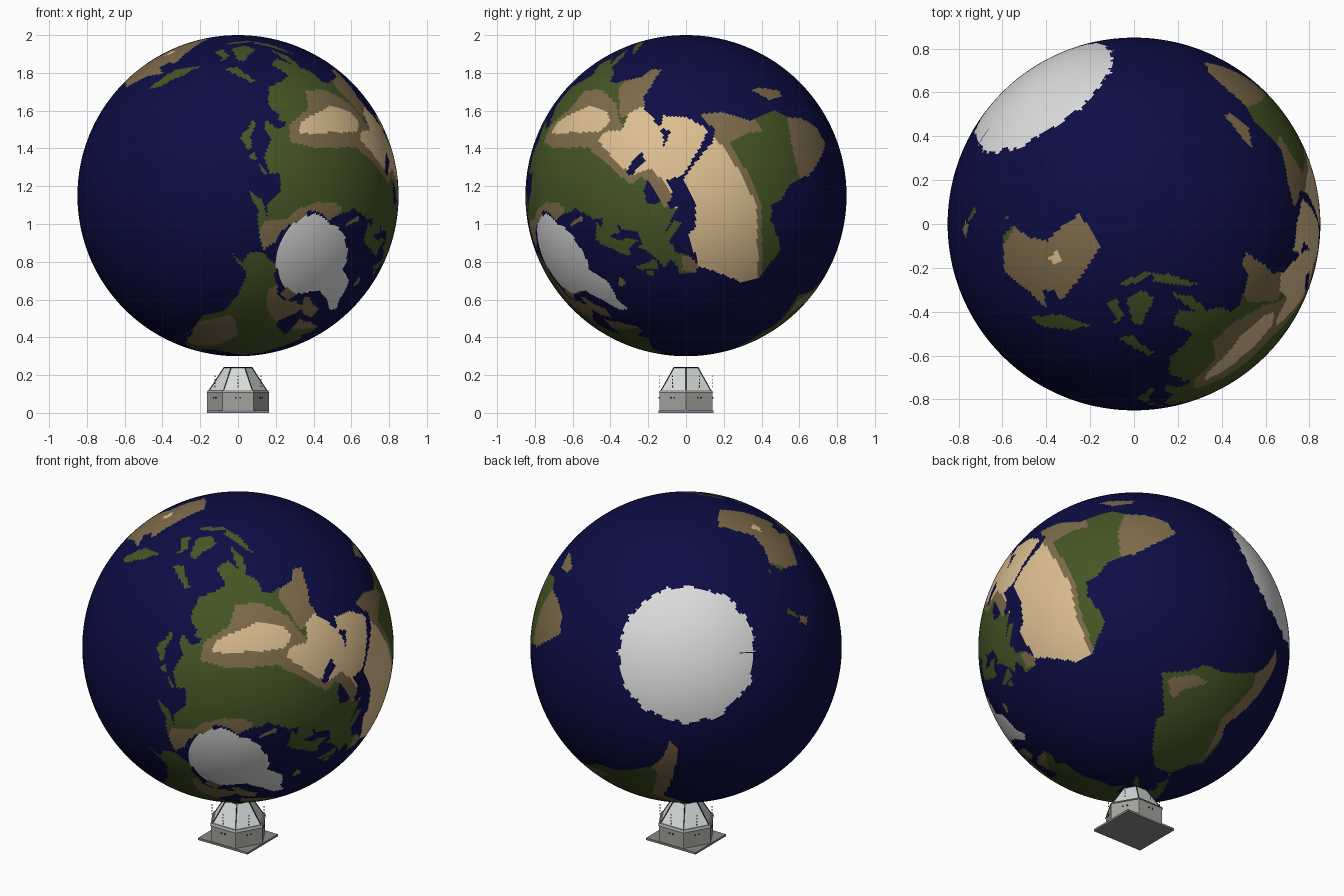
import bpy, bmesh, math, random
from mathutils import Matrix, Vector

random.seed(4)
default_cube = bpy.data.objects.get("Cube")
if default_cube:
    bpy.data.objects.remove(default_cube, do_unlink=True)


def make_material(name, red, green, blue):
    material = bpy.data.materials.new(name)
    colour = (red, green, blue, 1)
    material.diffuse_color = colour
    material.use_nodes = True
    shader = next(n for n in material.node_tree.nodes if n.type == 'BSDF_PRINCIPLED')
    shader.inputs["Base Color"].default_value = colour
    return material


ocean_blue = make_material("ocean blue", .004, .004, .06)
forest_green = make_material("forest green", .06, .092, .018)
steppe_brown = make_material("steppe brown", .21, .15, .07)
desert_sand = make_material("desert sand", .72, .52, .28)
ice_white = make_material("ice white", .72, .72, .72)
hull_grey = make_material("hull grey", .36, .36, .34)
plate_grey = make_material("plate grey", .25, .25, .24)
seal_black = make_material("seal black", .012, .025, .02)
window_glass = make_material("window glass", .68, .72, .71)

OCEAN, GREEN, BROWN, SAND, ICE = range(5)
GLOBE_COLOURS = [ocean_blue, forest_green, steppe_brown, desert_sand, ice_white]
regions = []


def region(name, colour, outline, land_only=False):
    """Register an outline of (longitude, latitude); later regions paint over earlier ones."""
    lons, lats = zip(*outline)
    box = (min(lons), max(lons), min(lats), max(lats))
    regions.append((colour, outline, box, land_only))


def climate(name, colour, outline):
    """A coarse zone that recolours only what is already land."""
    region(name, colour, outline, land_only=True)


def inside(lon, lat, outline):
    hit = False
    previous_lon, previous_lat = outline[-1]
    for next_lon, next_lat in outline:
        if (next_lat > lat) != (previous_lat > lat):
            crossing = next_lon + (lat - next_lat) * (previous_lon - next_lon) / (previous_lat - next_lat)
            if lon < crossing:
                hit = not hit
        previous_lon, previous_lat = next_lon, next_lat
    return hit


def colour_at(lon, lat):
    result = OCEAN
    for colour, outline, (west, east, south, north), land_only in regions:
        if land_only and result == OCEAN:
            continue
        if west <= lon <= east and south <= lat <= north and inside(lon, lat, outline):
            result = colour
    return result


# Continents
region("europe", GREEN, [
    (-9, 43), (-2, 44), (-1, 46), (-5, 48), (2, 51), (8, 54), (10, 57), (11, 54), (19, 54), (22, 57), (24, 59),
    (30, 60), (23, 60), (25, 65), (21, 64), (17, 61), (18, 59), (14, 55), (11, 59), (5, 59), (6, 62), (13, 66),
    (20, 70), (28, 71), (41, 67), (34, 66), (40, 64), (44, 67), (60, 69), (60, 40), (36, 40), (27, 40), (23, 40),
    (23, 37), (20, 40), (13, 45), (18, 40), (16, 38), (10, 44), (3, 43), (0, 39), (-5, 36), (-9, 37)])
region("asia", GREEN, [
    (60, 69), (68, 69), (73, 72), (80, 73), (104, 77), (113, 74), (130, 71), (140, 73), (160, 70), (180, 69),
    (190, 66), (179, 63), (170, 60), (163, 58), (157, 51), (156, 57), (163, 62), (155, 59), (142, 59), (136, 54),
    (141, 52), (138, 46), (130, 42), (129, 36), (126, 35), (125, 39), (121, 40), (118, 38), (122, 37), (120, 35),
    (122, 30), (117, 23), (109, 21), (106, 19), (109, 12), (105, 9), (101, 13), (104, 2), (99, 8), (98, 15),
    (94, 17), (91, 22), (87, 21), (80, 15), (80, 10), (77, 8), (73, 17), (72, 21), (67, 25), (57, 26), (51, 28),
    (48, 30), (52, 24), (56, 26), (59, 22), (52, 16), (44, 13), (39, 21), (35, 28), (34, 31), (36, 36),
    (30, 36), (27, 38), (28, 41), (60, 41)])
region("africa", GREEN, [
    (-6, 36), (10, 37), (11, 34), (20, 31), (32, 31), (36, 23), (39, 15), (43, 11), (51, 12), (47, 4), (40, -3),
    (40, -15), (35, -20), (33, -27), (27, -34), (19, -35), (15, -27), (12, -17), (13, -7), (9, 0), (9, 4), (4, 6),
    (-8, 4), (-17, 14), (-17, 21), (-10, 30)])
region("north america", GREEN, [
    (-168, 66), (-156, 71), (-128, 70), (-115, 68), (-95, 70), (-82, 69), (-82, 67), (-94, 60), (-92, 57),
    (-82, 54), (-79, 52), (-78, 58), (-77, 62), (-70, 60), (-65, 59), (-56, 53), (-60, 50), (-66, 50), (-64, 46),
    (-70, 43), (-74, 40), (-76, 35), (-81, 31), (-80, 26), (-83, 29), (-90, 30), (-97, 27), (-97, 20), (-91, 19),
    (-87, 21), (-88, 16), (-83, 14), (-82, 9), (-77, 8), (-85, 11), (-92, 14), (-105, 20), (-112, 29), (-115, 31),
    (-110, 23), (-117, 33), (-124, 40), (-124, 48), (-133, 56), (-145, 60), (-152, 60), (-164, 55), (-158, 59),
    (-166, 61)])
region("south america", GREEN, [
    (-78, 8), (-72, 12), (-62, 10), (-51, 4), (-50, 0), (-35, -6), (-39, -14), (-41, -22), (-48, -27), (-57, -36),
    (-62, -40), (-66, -46), (-68, -55), (-74, -52), (-73, -38), (-70, -18), (-76, -14), (-81, -5), (-78, 2)])
region("australia", BROWN, [
    (114, -22), (122, -18), (129, -15), (136, -12), (136, -16), (140, -17), (142, -11), (146, -19), (153, -26),
    (150, -37), (144, -39), (138, -34), (131, -31), (124, -33), (115, -34)])

# Islands
region("britain", GREEN, [(-5, 50), (1, 51), (-2, 56), (-3, 59), (-6, 57)])
region("ireland", GREEN, [(-10, 52), (-6, 52), (-6, 55), (-9, 55)])
region("iceland", BROWN, [(-23, 64), (-18, 63), (-14, 65), (-17, 66), (-23, 66)])
region("honshu", GREEN, [(131, 32), (136, 34), (141, 35), (142, 40), (140, 41), (137, 37), (131, 34)])
region("hokkaido", GREEN, [(140, 42), (145, 43), (142, 45)])
region("sakhalin", GREEN, [(142, 46), (144, 49), (143, 54)])
region("philippines", GREEN, [(120, 18), (122, 18), (126, 7), (122, 8), (121, 14)])
region("sumatra", GREEN, [(95, 6), (98, 4), (106, -4), (105, -6), (101, -3)])
region("java", GREEN, [(105, -6), (114, -7), (115, -9), (106, -8)])
region("borneo", GREEN, [(109, 1), (114, 4), (117, 7), (119, 4), (116, -4), (110, -3)])
region("sulawesi", GREEN, [(119, -5), (120, 1), (125, 2), (122, 0), (122, -5)])
region("new guinea", GREEN, [(131, -1), (138, -2), (147, -6), (150, -10), (143, -9), (138, -8), (134, -4)])
region("madagascar", BROWN, [(44, -17), (50, -13), (50, -17), (47, -25), (44, -24)])
region("southern isle", GREEN, [(167, -45), (173, -41), (174, -42), (170, -46)])
region("northern isle", BROWN, [(173, -40), (175, -36), (178, -38), (176, -41)])
region("tasmania", GREEN, [(145, -41), (148, -41), (147, -43)])
region("cuba", GREEN, [(-85, 22), (-80, 23), (-74, 20), (-78, 20)])
region("baffin", BROWN, [(-80, 73), (-62, 66), (-66, 62), (-78, 65), (-88, 73)])
region("arctic isles", BROWN, [(-120, 73), (-100, 73), (-104, 69), (-117, 69)])
region("novaya zemlya", BROWN, [(52, 71), (57, 70), (68, 76), (66, 77)])

# Inland seas
region("black sea", OCEAN, [(28, 42), (36, 41), (41, 42), (37, 45), (31, 46)])
region("caspian sea", OCEAN, [(49, 38), (53, 37), (53, 41), (51, 46), (47, 45), (49, 42)])

# Climate zones
climate("sahel", BROWN, [(-18, 13), (0, 11), (11, 8), (36, 9), (36, 0), (34, -5), (42, -6), (54, 12), (40, 20),
                         (-18, 20)])
climate("southern plateau", BROWN, [(8, -10), (24, -14), (36, -20), (34, -36), (12, -36)])
climate("highlands", BROWN, [(66, 36), (74, 33), (80, 29), (92, 26), (102, 27), (105, 35), (118, 40), (122, 46),
                             (110, 50), (92, 50), (80, 48), (55, 49), (44, 47), (44, 42), (25, 41), (26, 36)])
climate("india", BROWN, [(66, 25), (73, 33), (80, 27), (84, 24), (85, 18), (78, 6), (70, 15)])
climate("iberia", BROWN, [(-10, 36), (0, 36), (0, 41), (-7, 42)])
climate("great desert", SAND, [(-20, 15), (0, 13), (11, 10), (36, 12), (42, 13), (60, 14), (62, 24), (68, 23),
                               (71, 30), (68, 36), (75, 40), (76, 44), (60, 46), (48, 45), (44, 38), (36, 37),
                               (11, 38), (-6, 35.8), (-20, 30)])
climate("gobi", SAND, [(76, 36), (82, 33), (92, 33), (98, 36), (112, 40), (115, 44), (105, 45), (90, 44), (78, 41)])
climate("siberian tundra", BROWN, [(85, 71), (130, 69), (155, 68), (168, 62), (191, 62), (191, 80), (85, 80)])
climate("canadian tundra", BROWN, [(-130, 67), (-112, 62), (-95, 59), (-75, 56), (-56, 53), (-60, 75), (-130, 75)])
climate("rockies", BROWN, [(-121, 50), (-113, 49), (-103, 45), (-100, 30), (-104, 22), (-112, 24), (-121, 36)])
climate("andes", BROWN, [(-79, -5), (-66, -18), (-66, -36), (-60, -41), (-66, -56), (-76, -56), (-73, -18)])
climate("dry brazil", BROWN, [(-46, -5), (-38, -7), (-42, -17), (-48, -20), (-45, -10)])
climate("green corner", GREEN, [(141, -40), (152, -38), (154, -32), (147, -36)])
climate("red centre", SAND, [(128, -24), (132, -23), (133, -26), (129, -27)])

# Polar ice
region("arctic ice", ICE, [
    (-171, 91), (-171, 71), (-134, 72), (-103, 73), (-78, 76), (-68, 76), (-54, 70), (-50, 62), (-44, 60),
    (-40, 65), (-24, 70), (-18, 78), (37, 80), (70, 79), (100, 78), (124, 73), (160, 71), (191, 71), (191, 91)])
region("antarctic ice", ICE, [(lon, -64 + random.uniform(-1.2, 1)) for lon in range(-171, 192, 4)]
       + [(191, -91), (-171, -91)])


def finish(mesh_builder, name, materials, smooth=False):
    mesh = bpy.data.meshes.new(name)
    for face in mesh_builder.faces:
        face.smooth = smooth
    mesh_builder.to_mesh(mesh)
    mesh_builder.free()
    for material in materials:
        mesh.materials.append(material)
    obj = bpy.data.objects.new(name, mesh)
    bpy.context.collection.objects.link(obj)
    return obj


# Globe, painted upright and then tipped over
globe = bmesh.new()
bmesh.ops.create_uvsphere(globe, u_segments=400, v_segments=200, radius=.85)
for face in globe.faces:
    centre = face.calc_center_median().normalized()
    lon = math.degrees(math.atan2(centre.y, centre.x))
    face.material_index = colour_at(lon + 360 if lon < -170 else lon, math.degrees(math.asin(centre.z)))
north = Vector((.536, -.755, -.377)).normalized()
east = Vector((.8165, .578, .003))
east = (east - north * east.dot(north)).normalized()
tilt = Matrix((east, north.cross(east), north)).transposed().to_4x4()
spin = Matrix.Rotation(math.radians(-11), 4, 'Z')
globe.transform(Matrix.Translation((0, 0, 1.15)) @ tilt @ spin)
finish(globe, "globe", GLOBE_COLOURS, smooth=True)


def hexagon(builder, bottom_radius, top_radius, low, high):
    # Corners lie on the x axis
    ring = [[builder.verts.new((r * math.cos(i * math.pi / 3), r * math.sin(i * math.pi / 3), z)) for i in range(6)]
            for r, z in ((bottom_radius, low), (top_radius, high))]
    sides = [builder.faces.new((ring[0][i - 1], ring[0][i], ring[1][i], ring[1][i - 1])) for i in range(6)]
    builder.faces.new(ring[0][::-1])
    return sides, builder.faces.new(ring[1])


def box(builder, centre, size):
    place = Matrix.Translation(centre) @ Matrix.Diagonal((*size, 1))
    return bmesh.ops.create_cube(builder, size=1, matrix=place)["verts"]


# Base plate and hexagonal drum
plate = bmesh.new()
box(plate, (0, 0, .006), (.33, .29, .012))
finish(plate, "base_plate", [plate_grey])
drum = bmesh.new()
hexagon(drum, .163, .163, .012, .108)
hexagon(drum, .168, .158, .108, .12)
finish(drum, "observation_drum", [hull_grey])

# Window ring: frame, dark seal and glass cut into each sloping side and the roof
dome = bmesh.new()
sides, roof = hexagon(dome, .156, .075, .118, .243)
panes = sides + [roof]
bmesh.ops.inset_individual(dome, faces=panes, thickness=.011)
for pane in panes:
    pane.material_index = 1
bmesh.ops.inset_individual(dome, faces=panes, thickness=.005, depth=-.003)
for pane in panes:
    pane.material_index = 2
finish(dome, "window_dome", [hull_grey, seal_black, window_glass])

# Broken rows of small pegs in front of each window, and latches on the drum
pegs = bmesh.new()
latches = bmesh.new()
for i in range(6):
    turn = Matrix.Rotation(i * math.pi / 3, 4, 'Z')
    for step in range(4):
        bmesh.ops.transform(pegs, matrix=turn, verts=box(pegs, (0, -.142, .14 + step * .018), (.004, .004, .009)))
    for side in (-.012, .012):
        bmesh.ops.transform(latches, matrix=turn, verts=box(latches, (side, -.142, .08), (.007, .006, .007)))
finish(pegs, "window_pegs", [plate_grey])
finish(latches, "drum_latches", [seal_black])
